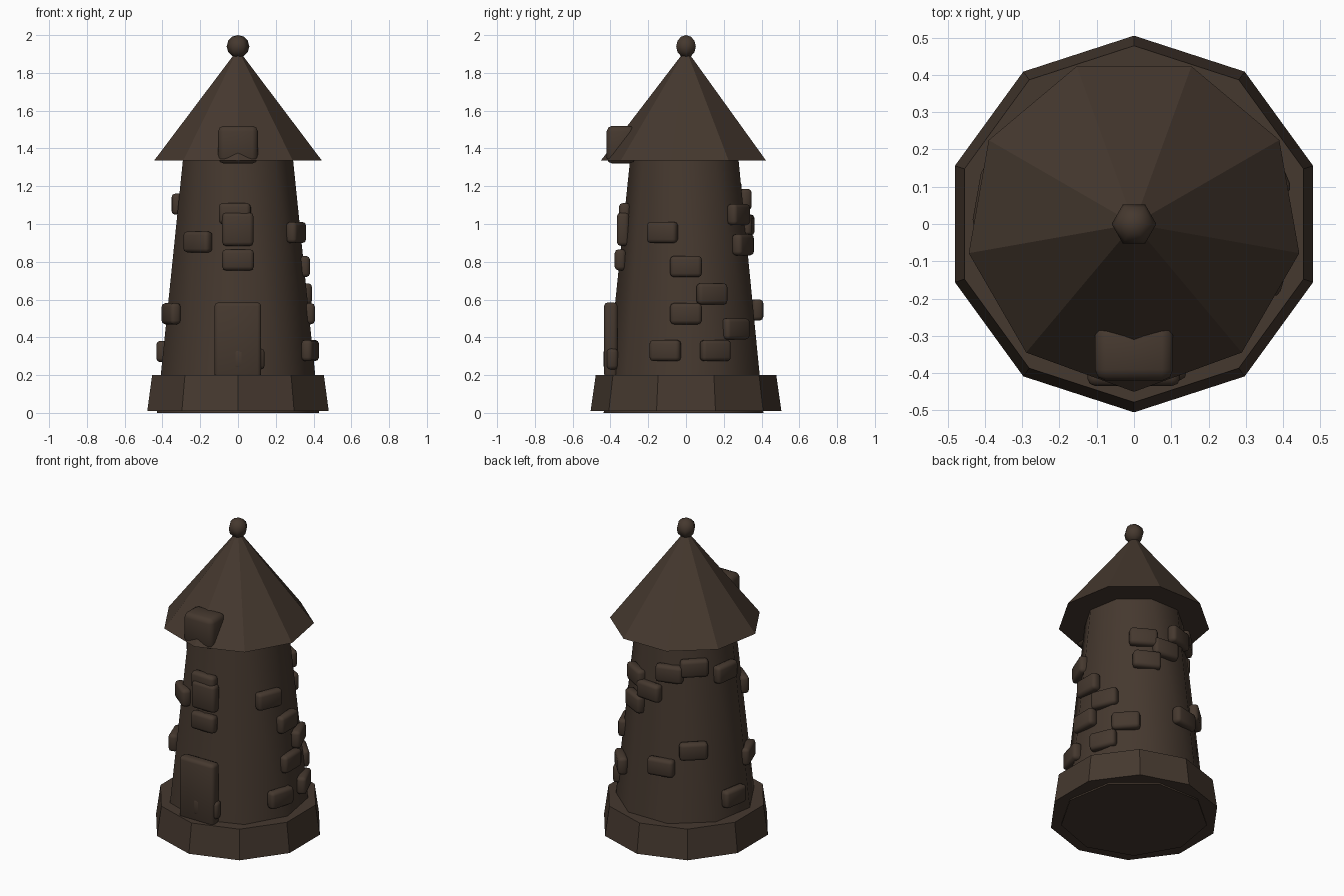
import bpy
import math

if "Cube" in bpy.data.objects:
    bpy.data.objects.remove(bpy.data.objects["Cube"])

mat = bpy.data.materials.new("dark_brown")
mat.diffuse_color = (0.06, 0.04, 0.028, 1)
mat.use_nodes = True
mat.node_tree.nodes["Principled BSDF"].inputs["Base Color"].default_value = mat.diffuse_color


def finish(name, smooth=None):
    ob = bpy.context.object
    ob.name = name
    ob.data.materials.append(mat)
    if smooth:
        bpy.ops.object.shade_smooth_by_angle(angle=math.radians(smooth))
    return ob


def cone(name, sides, r1, r2, z1, z2, turn=0.0, smooth=None):
    bpy.ops.mesh.primitive_cone_add(vertices=sides, radius1=r1, radius2=r2, depth=z2 - z1,
                                    location=(0, 0, (z1 + z2) / 2), rotation=(0, 0, turn))
    return finish(name, smooth)


def rounded_box(name, loc, size, turn=0.0, bevel=0.02):
    bpy.ops.mesh.primitive_cube_add(size=1, location=loc, rotation=(0, 0, turn))
    ob = bpy.context.object
    ob.scale = size
    bpy.ops.object.transform_apply(location=False, rotation=False, scale=True)
    mod = ob.modifiers.new("rounding", 'BEVEL')
    mod.width = bevel
    mod.segments = 2
    bpy.ops.object.modifier_apply(modifier=mod.name)
    return finish(name, 60)


def wall_radius(z):
    return 0.436 - 0.1045 * z


# Ten-sided plinth, nine-sided wall and roof with a corner at the front
cone("plinth", 10, 0.505, 0.478, 0.01, 0.2)
cone("tower_wall", 9, wall_radius(0), wall_radius(1.34), 0.0, 1.34, math.pi, 50)
cone("roof", 9, 0.45, 0.0, 1.337, 1.925, math.pi)

# Ball on the roof tip
bpy.ops.mesh.primitive_uv_sphere_add(segments=6, ring_count=6, radius=0.06,
                                     location=(0, 0, 1.94), rotation=(0, 0, math.pi / 2))
finish("roof_ball", 65)

# Door, window and dormer on the front
rounded_box("door", (-0.001, -0.398, 0.385), (0.248, 0.072, 0.4))
rounded_box("window", (-0.001, -0.333, 0.972), (0.166, 0.065, 0.176))
rounded_box("dormer", (0, -0.345, 1.42), (0.21, 0.15, 0.2), bevel=0.03)

# Raised stones: (angle around the wall in degrees, height)
stones = [(0, 0.775), (0, 0.525), (-16, 0.33), (-22, 0.955), (22, 0.63), (23, 0.33),
          (43, 0.445), (60, 1.05), (63, 0.89), (84, 0.995), (107, 1.13), (102, 0.545),
          (134, 1.17), (132, 0.655), (172, 1.105), (170, 0.325), (200, 0.525),
          (231, 0.905), (270, 0.81), (267, 1.055), (278, 0.285)]
for i, (deg, z) in enumerate(stones):
    a = math.radians(deg)
    r = wall_radius(z) - 0.004
    rounded_box(f"stone_{i + 1}", (r * math.cos(a), r * math.sin(a), z), (0.06, 0.168, 0.112), a)
